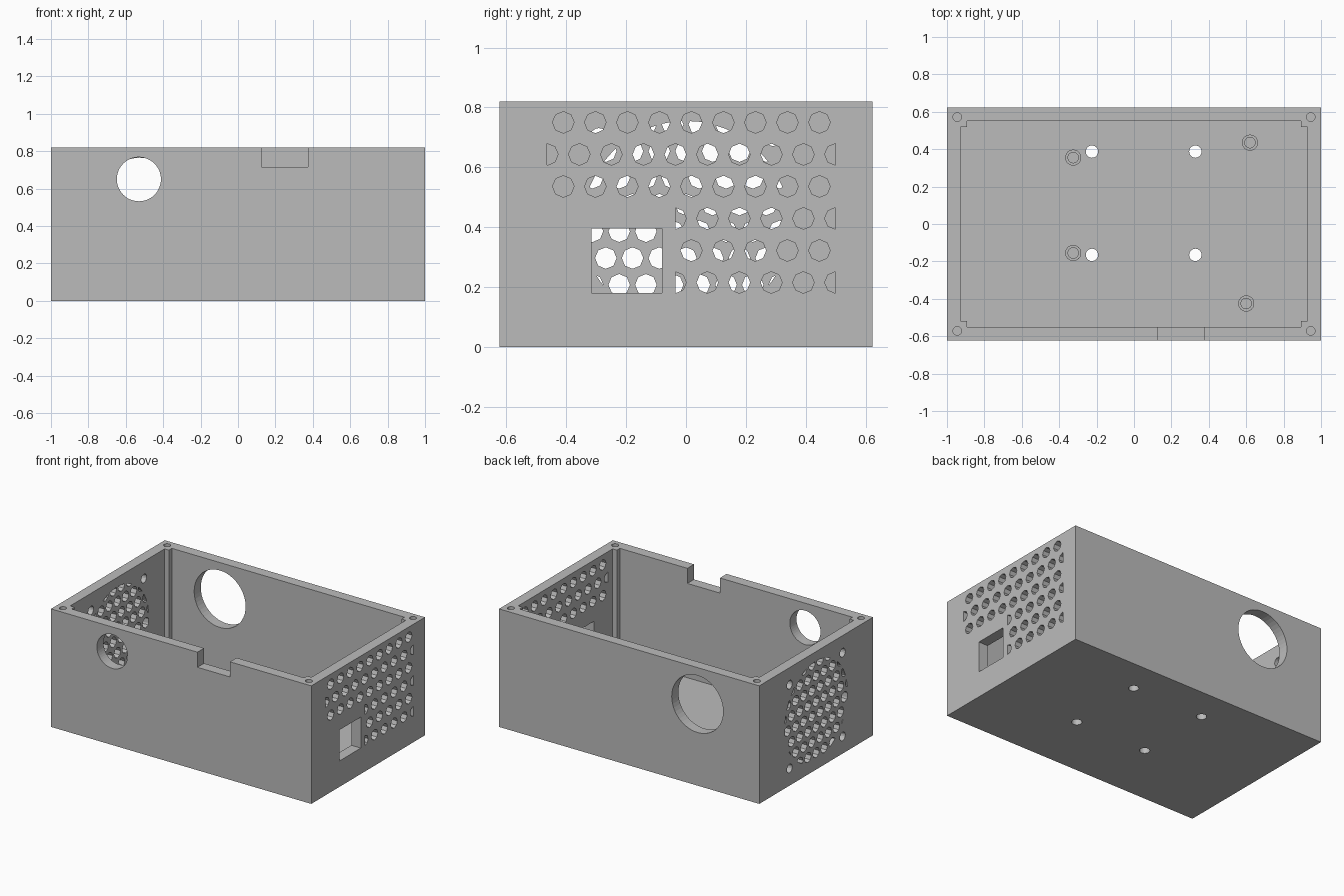
import bpy, bmesh, math
from mathutils import Vector

if "Cube" in bpy.data.objects:
    bpy.data.objects.remove(bpy.data.objects["Cube"])

HX, HY, H = 1.0, 0.624, 0.82       # half width, half depth, height
WALL, FLOOR, POST = 0.073, 0.06, 0.033

grey = bpy.data.materials.new("plain_grey")
grey.use_nodes = True
grey.diffuse_color = (0.5, 0.5, 0.5, 1)
grey.node_tree.nodes["Principled BSDF"].inputs["Base Color"].default_value = (0.5, 0.5, 0.5, 1)


def rect(u0, u1, v0, v1):
    return [(u0, v0), (u1, v0), (u1, v1), (u0, v1)]


def circle(u, v, r, n=48):
    return [(u + r * math.cos(math.tau * i / n), v + r * math.sin(math.tau * i / n))
            for i in range(n)]


def clip(poly, border):
    """Keep the part of a convex polygon inside a convex counter-clockwise border."""
    for i, b in enumerate(border):
        a = Vector(border[i - 1])
        edge = Vector(b) - a
        side = [edge.x * (p[1] - a.y) - edge.y * (p[0] - a.x) for p in poly]
        out = []
        for j, p in enumerate(poly):
            s, t = side[j - 1], side[j]
            if (s > 0) != (t > 0):
                out.append(tuple(Vector(poly[j - 1]).lerp(Vector(p), s / (s - t))))
            if t > 0:
                out.append(p)
        poly = out
    return poly


def area(poly):
    return sum(poly[i - 1][0] * p[1] - p[0] * poly[i - 1][1] for i, p in enumerate(poly)) / 2


def solid(name, prisms):
    """One object from (outline, axis, low, high) prisms."""
    bm = bmesh.new()
    for poly, axis, lo, hi in prisms:
        place = {"x": lambda u, v, d: (d, u, v),
                 "y": lambda u, v, d: (u, d, v),
                 "z": lambda u, v, d: (u, v, d)}[axis]
        low = [bm.verts.new(place(u, v, lo)) for u, v in poly]
        top = [bm.verts.new(place(u, v, hi)) for u, v in poly]
        bm.faces.new(low)
        bm.faces.new(top)
        for i in range(len(poly)):
            bm.faces.new((low[i - 1], low[i], top[i], top[i - 1]))
    bmesh.ops.recalc_face_normals(bm, faces=bm.faces)
    mesh = bpy.data.meshes.new(name)
    bm.to_mesh(mesh)
    bm.free()
    mesh.materials.append(grey)
    ob = bpy.data.objects.new(name, mesh)
    bpy.context.collection.objects.link(ob)
    return ob


def cut(ob, prisms):
    """Subtract prisms from an object and bake the result."""
    cutter = solid("cutter", prisms)
    cutter.hide_render = True
    mod = ob.modifiers.new("cut", "BOOLEAN")
    mod.operation, mod.solver, mod.object = "DIFFERENCE", "EXACT", cutter
    bpy.context.view_layer.update()
    baked = bpy.data.meshes.new_from_object(
        ob.evaluated_get(bpy.context.evaluated_depsgraph_get()))
    ob.modifiers.clear()
    ob.data = baked
    bpy.data.objects.remove(cutter)


def lattice(u0, v0, pitch, rows, border, stagger):
    """Staggered octagonal holes trimmed to a border."""
    for row in rows:
        shift = pitch / 2 if row % 2 == stagger else 0
        for col in range(-7, 8):
            hole = clip(circle(u0 + col * pitch + shift, v0 + row * pitch, 0.036, 8), border)
            if len(hole) > 2 and area(hole) > 1e-4:
                yield hole


# Case shell with square posts in its inner corners
case = solid("case", [(rect(-HX, HX, -HY, HY), "z", 0, H)])
ix, iy = HX - WALL, HY - WALL
px, py = ix - POST, iy - POST
cavity = [(-px, -iy), (px, -iy), (px, -py), (ix, -py), (ix, py), (px, py),
          (px, iy), (-px, iy), (-px, py), (-ix, py), (-ix, -py), (-px, -py)]
cut(case, [(cavity, "z", FLOOR, 1)])

openings = []
right_wall, left_wall = ("x", 0.88, 1.1), ("x", -1.1, -0.88)
front_wall, back_wall = ("y", -0.7, -0.5), ("y", 0.5, 0.7)

# Vents and connector window in the right wall
for rows, border in ((range(3, 6), rect(-0.465, 0.5, 0.48, 0.8)),
                     (range(0, 3), rect(-0.035, 0.5, 0.15, 0.48))):
    openings += [(p, *right_wall) for p in lattice(0.018, 0.215, 0.107, rows, border, 0)]
openings.append((rect(-0.315, -0.08, 0.18, 0.395), *right_wall))

# Round fan grille and its four screw holes in the left wall
openings += [(p, *left_wall) for p in
             lattice(0, 0.386, 0.0893, range(-4, 5), circle(0, H / 2, 0.345), 0)]
openings += [(circle(y, H / 2 + z, 0.03, 16), *left_wall)
             for y in (-0.291, 0.291) for z in (-0.291, 0.291)]

# Round openings in the front and back, notch in the front rim
openings.append((circle(-0.53, 0.65, 0.118), *front_wall))
openings.append((circle(-0.525, 0.567, 0.198), *back_wall))
openings.append((rect(0.125, 0.375, 0.715, 0.9), *front_wall))

# Lid screw holes in the corners, mounting holes in the floor
openings += [(circle(x, y, 0.023, 16), "z", H - 0.22, 0.9)
             for x in (-0.945, 0.945) for y in (-0.572, 0.572)]
openings += [(circle(x, y, 0.033, 24), "z", -0.1, 0.2)
             for x in (-0.225, 0.328) for y in (-0.165, 0.387)]
cut(case, openings)

# Hollow standoffs for the circuit board
for i, (x, y) in enumerate(((-0.325, 0.355), (-0.325, -0.155), (0.62, 0.435), (0.6, -0.425))):
    post = solid(f"standoff_{i + 1}", [(circle(x, y, 0.043, 24), "z", FLOOR - 0.005, 0.15)])
    cut(post, [(circle(x, y, 0.028, 24), "z", FLOOR, 0.3)])
